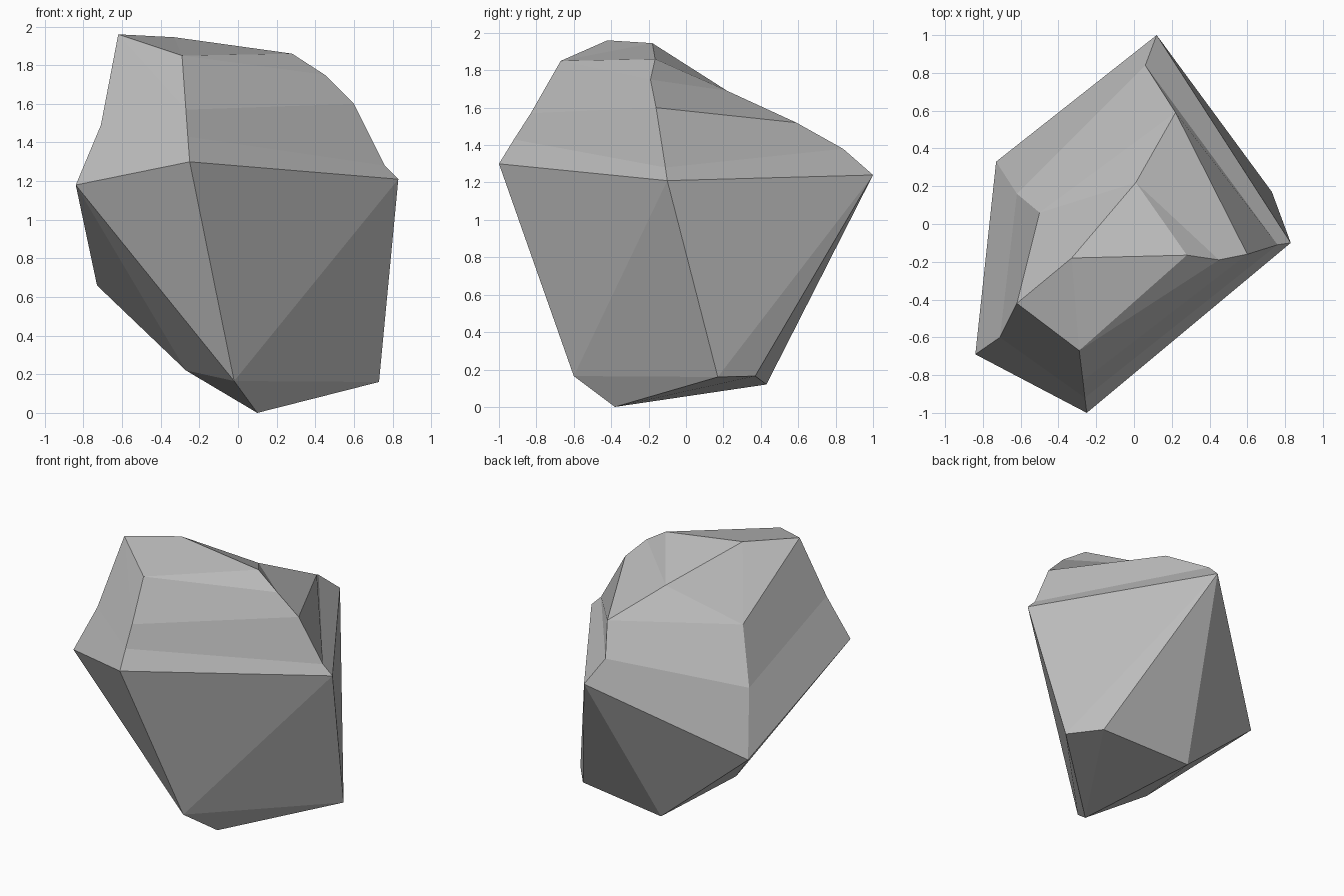
import bpy
import bmesh

default_cube = bpy.data.objects.get("Cube")
if default_cube:
    bpy.data.objects.remove(default_cube, do_unlink=True)

# Stone colour
stone = bpy.data.materials.new("stone_grey")
stone.use_nodes = True
grey = (0.5, 0.5, 0.5, 1.0)
stone.diffuse_color = grey
shader = next(n for n in stone.node_tree.nodes if n.type == "BSDF_PRINCIPLED")
shader.inputs["Base Color"].default_value = grey
shader.inputs["Roughness"].default_value = 0.9

bm = bmesh.new()


def ridge(*points):
    """Vertices running from the belt of the boulder up to its crown."""
    return [bm.verts.new(p) for p in points]


def add_face(*corners):
    """Face from corners, dropping repeats where a ridge ends early."""
    unique = list(dict.fromkeys(corners))
    if len(unique) > 2:
        return bm.faces.new(unique)


# Five ridges around the upper half, each listed from the belt upward
front = ridge((-.25, -1, 1.3), (-.26, -.92, 1.43), (-.27, -.83, 1.57), (-.29, -.67, 1.85))
right = ridge((.83, -.1, 1.21), (.76, -.11, 1.28), (.6, -.16, 1.6), (.45, -.19, 1.75))
back = ridge((.12, 1, 1.24), (.06, .84, 1.38), (.22, .59, 1.52), (.01, .22, 1.69))
left = ridge((-.73, .33, .66), (-.62, .16, 1.09), (-.5, .06, 1.48))
corner = ridge((-.84, -.69, 1.18), (-.71, -.6, 1.49), (-.62, -.42, 1.96))
ridges = [front, right, back, left, corner]
for column in (left, corner):
    column.append(column[-1])

# Panels between neighbouring ridges
for a, b in zip(ridges, ridges[1:] + ridges[:1]):
    for low in range(len(a) - 1):
        high = low + 1
        add_face(a[low], b[low], b[high], a[high])

# Crown facets around the peak and its shoulder
peak, shoulder = ridge((-.33, -.18, 1.945), (.28, -.165, 1.86))
front_top, right_top, back_top, left_top, corner_top = [r[-1] for r in ridges]
add_face(front_top, right_top, shoulder)
add_face(right_top, back_top, shoulder)
add_face(front_top, shoulder, peak)
add_face(shoulder, back_top, peak)
add_face(back_top, left_top, peak)
add_face(left_top, corner_top, peak)
add_face(corner_top, front_top, peak)

# Tapering underside: hull from the belt to the base points, left open at the belt
belt = [r[0] for r in ridges]
base = ridge((.73, .17, .16), (.57, .37, .165), (-.1, .43, .12),
             (-.02, -.6, .165), (-.27, -.19, .22), (.1, -.38, 0))
bmesh.ops.convex_hull(bm, input=belt + base)
inner_cap = [f for f in bm.faces if all(v in belt for v in f.verts)]
bmesh.ops.delete(bm, geom=inner_cap, context="FACES_ONLY")

bmesh.ops.recalc_face_normals(bm, faces=bm.faces[:])
mesh = bpy.data.meshes.new("boulder")
bm.to_mesh(mesh)
bm.free()
mesh.materials.append(stone)
boulder = bpy.data.objects.new("boulder", mesh)
bpy.context.collection.objects.link(boulder)
